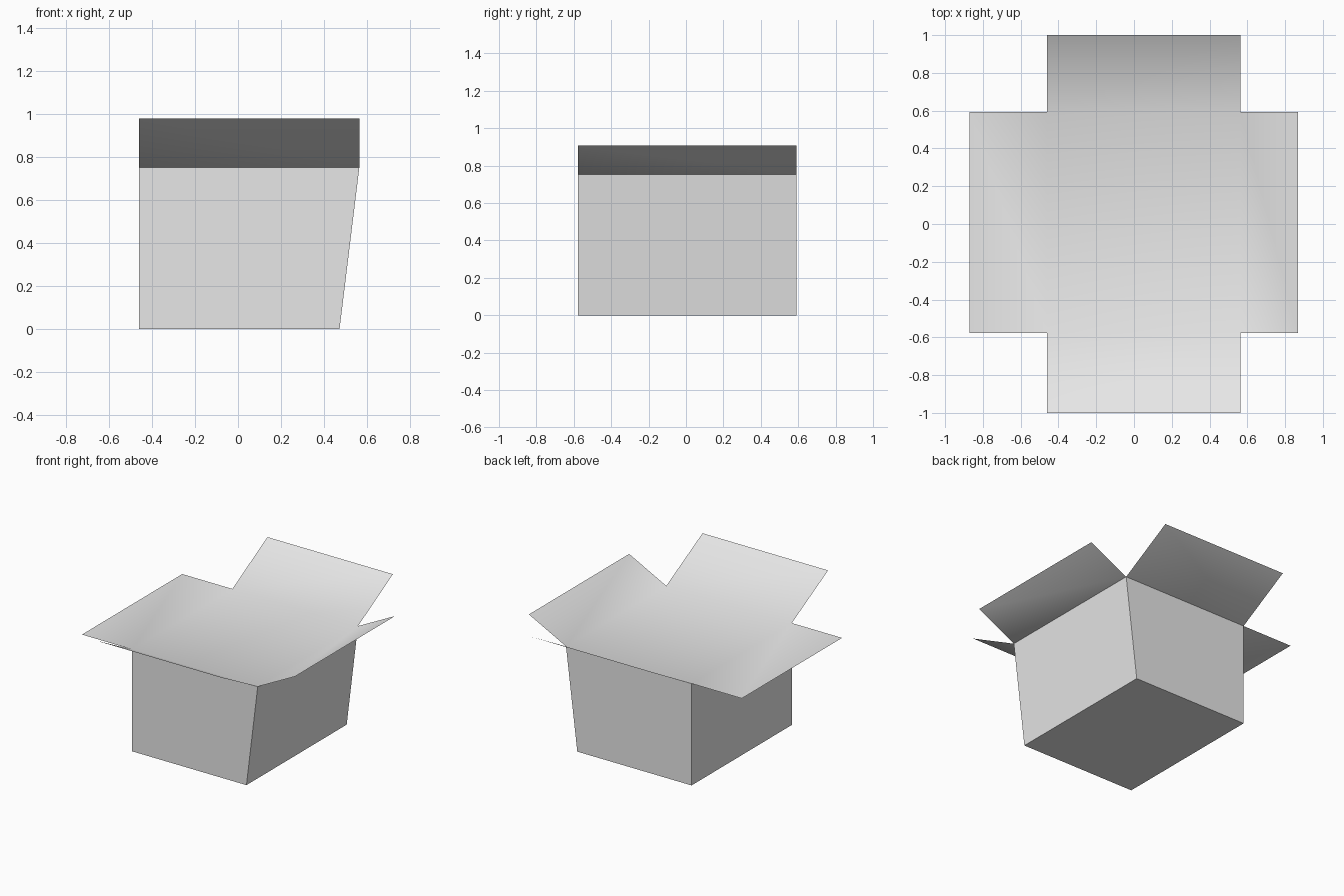
import bpy, bmesh, math

old = bpy.data.objects.get("Cube")
if old:
    bpy.data.objects.remove(old, do_unlink=True)

# One plain grey for the whole box
grey = bpy.data.materials.new("plain_grey")
grey.use_nodes = True
colour = (0.8, 0.8, 0.8, 1)
grey.diffuse_color = colour
grey.node_tree.nodes["Principled BSDF"].inputs["Base Color"].default_value = colour

LEFT, RIGHT, RIGHT_FOOT = -0.46, 0.565, 0.473
FRONT, BACK, TOP = -0.577, 0.592, 0.752


def rectangle(bm, right, z):
    """Four corners, counter-clockwise from the front at the low x side."""
    return [bm.verts.new((x, y, z)) for x, y in
            ((LEFT, FRONT), (right, FRONT), (right, BACK), (LEFT, BACK))]


def finish(bm, name):
    mesh = bpy.data.meshes.new(name)
    bm.to_mesh(mesh)
    bm.free()
    mesh.materials.append(grey)
    obj = bpy.data.objects.new(name, mesh)
    bpy.context.collection.objects.link(obj)
    return obj


# Body: floor and four walls, one of them leaning outward
bm = bmesh.new()
foot = rectangle(bm, RIGHT_FOOT, 0)
rim = rectangle(bm, RIGHT, TOP)
bm.faces.new(foot[::-1])
for i in range(4):
    j = (i + 1) % 4
    bm.faces.new((foot[i], foot[j], rim[j], rim[i]))
finish(bm, "box_body")

# Top sheet with a folded-out flap on each edge: (x run, y run, rise)
bm = bmesh.new()
hinge = rectangle(bm, RIGHT, TOP)
bm.faces.new(hinge)
folds = ((0, -0.423, 0.227), (0.303, 0, 0.155), (0, 0.408, 0.227), (-0.41, 0, 0))
for i, (dx, dy, dz) in enumerate(folds):
    a, b = hinge[i], hinge[(i + 1) % 4]
    tip_a, tip_b = (bm.verts.new((v.co.x + dx, v.co.y + dy, v.co.z + dz))
                    for v in (a, b))
    bm.faces.new((b, a, tip_a, tip_b))
top = finish(bm, "top_and_flaps")

# Soft shading across the gentle folds of the sheet
bpy.ops.object.select_all(action="DESELECT")
top.select_set(True)
bpy.context.view_layer.objects.active = top
bpy.ops.object.shade_smooth_by_angle(angle=math.radians(35))
